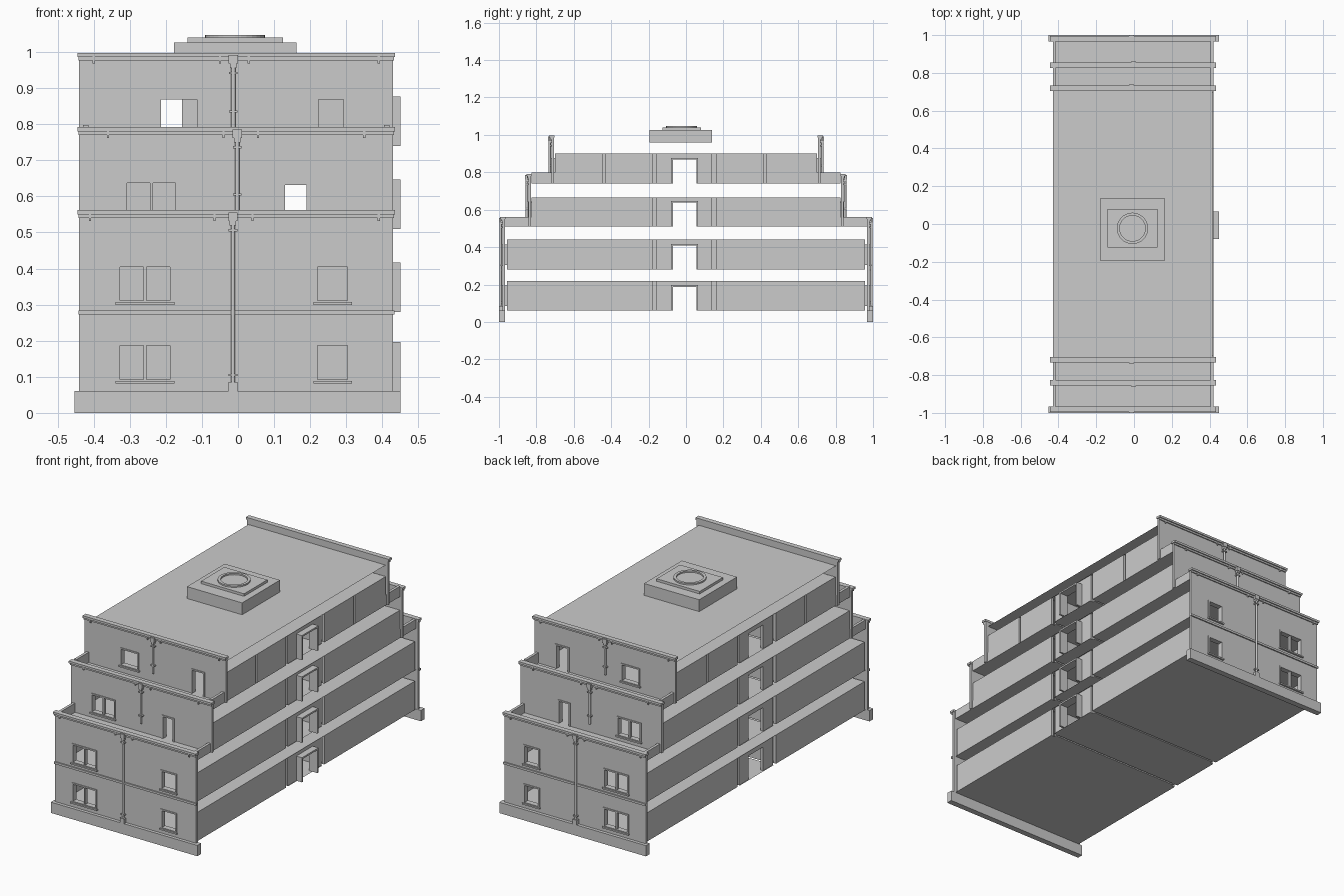
import bpy, bmesh
from mathutils import Matrix, Vector

if "Cube" in bpy.data.objects:
    bpy.data.objects.remove(bpy.data.objects["Cube"])


def add_box(bm, x0, x1, y0, y1, z0, z1):
    m = Matrix.Translation(((x0 + x1) / 2, (y0 + y1) / 2, (z0 + z1) / 2)) @ \
        Matrix.Diagonal((x1 - x0, y1 - y0, z1 - z0, 1))
    bmesh.ops.create_cube(bm, size=1, matrix=m)


def add_rod(bm, x, y, z0, z1, r, sides=12):
    bmesh.ops.create_cone(bm, cap_ends=True, segments=sides, radius1=r, radius2=r,
                          depth=z1 - z0, matrix=Matrix.Translation((x, y, (z0 + z1) / 2)))


def add_sheet(bm, x0, x1, y0, y1, z):
    bm.faces.new([bm.verts.new(p) for p in
                  ((x0, y0, z), (x1, y0, z), (x1, y1, z), (x0, y1, z))])


def finish(name, bm, mirror=False, solid=0.0):
    me = bpy.data.meshes.new(name)
    bm.to_mesh(me)
    bm.free()
    ob = bpy.data.objects.new(name, me)
    bpy.context.collection.objects.link(ob)
    if solid:
        s = ob.modifiers.new("thickness", 'SOLIDIFY')
        s.thickness = solid
        s.offset = -1
    if mirror:
        m = ob.modifiers.new("both_ends", 'MIRROR')
        m.use_axis = (False, True, False)
    return ob


def end_wall(name, y, z0, z1, holes):
    """Front wall with rectangular openings, mirrored to the back."""
    bm = bmesh.new()
    xs = sorted({-.44, .43} | {v for h in holes for v in h[:2]})
    zs = sorted({z0, z1} | {v for h in holes for v in h[2:4]})
    for xa, xb in zip(xs, xs[1:]):
        for za, zb in zip(zs, zs[1:]):
            cx, cz = (xa + xb) / 2, (za + zb) / 2
            if any(h[0] < cx < h[1] and h[2] < cz < h[3] for h in holes):
                continue
            bm.faces.new([bm.verts.new(p) for p in
                          ((xa, y, za), (xb, y, za), (xb, y, zb), (xa, y, zb))])
    bmesh.ops.remove_doubles(bm, verts=bm.verts, dist=1e-5)
    finish(name, bm, True, .014)


def frames(name, y, holes):
    """Frames, mullions and sills of the openings in one end wall."""
    bm = bmesh.new()
    t = .008
    for x0, x1, z0, z1, kind in holes:
        ya, yb = y - .004, y + .026
        add_box(bm, x0, x0 + t, ya, yb, z0, z1)
        add_box(bm, x1 - t, x1, ya, yb, z0, z1)
        add_box(bm, x0 + t, x1 - t, ya, yb, z1 - t, z1)
        if kind != "door":
            add_box(bm, x0 + t, x1 - t, ya, yb, z0, z0 + t)
            add_box(bm, x0 - .004, x1 + .004, y - .01, y, z0 - .004, z0 + .004)
        if kind == "double":
            c = (x0 + x1) / 2
            add_box(bm, c - .004, c + .004, y, y + .018, z0 + t, z1 - t)
    finish(name, bm, True)


def coping(name, y, z, pegs):
    bm = bmesh.new()
    add_box(bm, -.445, .435, y - .012, y + .016, z - .012, z)
    add_box(bm, -.442, .432, y - .006, y, z - .022, z - .012)
    for x in pegs:
        add_box(bm, x - .003, x + .003, y - .009, y, z - .03, z - .012)
    finish(name, bm, True)


def downpipe(name, x, y, z0, z1):
    bm = bmesh.new()
    add_rod(bm, x, y - .009, z0, z1 - .02, .006)
    add_box(bm, x - .013, x + .013, y - .018, y, z1 - .024, z1)
    add_box(bm, x - .009, x + .009, y - .016, y, z1 - .036, z1 - .024)
    for z in (z0 + .045, z1 - .05):
        add_box(bm, x - .012, x + .012, y - .016, y, z - .003, z + .003)
    if z0 < .1:
        add_box(bm, x - .013, x + .013, y - .018, y, z0, z0 + .026)
    finish(name, bm, True)


# End walls: (name, face y, bottom, top, openings, pipe x, bracket positions)
low = [(-.335, -.18, z, z + .11, "double") for z in (.085, .303)] + \
      [(.213, .312, z, z + .11, "single") for z in (.085, .303)]
mid = [(-.315, -.165, .535, .645, "double"), (.122, .198, .51, .64, "door")]
top = [(-.222, -.105, .775, .877, "single"), (.215, .30, .74, .877, "door")]
for nm, y, z0, z1, holes, px, pz, pegs in (
        ("lower", -.982, .06, .562, low, -.014, .06, (-.41, -.065, .04, .39)),
        ("middle", -.842, .51, .792, mid, -.002, .56, (-.36, -.04, .055, .35)),
        ("upper", -.72, .74, .998, top, -.013, .79, (-.4, -.05, .03, .39))):
    end_wall(nm + "_end_wall", y, z0, z1 - .01, holes)
    frames(nm + "_window_frames", y, holes)
    coping(nm + "_coping", y, z1, pegs)
    downpipe(nm + "_downpipe", px, y, pz, z1 - .006)

# Plinth and string course at both ends
bm = bmesh.new()
add_box(bm, -.453, .45, -1, -.967, 0, .06)
finish("plinth", bm, True)
bm = bmesh.new()
add_box(bm, -.442, .434, -.989, -.98, .272, .284)
finish("string_course", bm, True)

# Storeys: (floor z, wall top z, half length of walls, half length of floor)
storeys = [(.06, .22, .957, .967), (.28, .44, .957, .967),
           (.51, .665, .825, .967), (.74, .90, .70, .827)]
for i, (z0, z1, ye, yf) in enumerate(storeys, 1):
    # Side wall panels with recessed joints
    cuts = [(-ye, -.178), (.16, ye)]
    if i == 4:
        cuts = [(-ye, -.447), (-.432, -.178), (.16, .415), (.43, ye)]
    bm = bmesh.new()
    for a, b in cuts:
        add_box(bm, .405, .42, a, b, z0, z1)
        add_box(bm, -.43, -.415, a, b, z0, z1)
    # Central bay with doorway on each side
    for xa, xb in ((.4, .415), (-.425, -.41)):
        add_box(bm, xa, xb, -.157, -.072, z0, z1)
        add_box(bm, xa, xb, .057, .14, z0, z1)
        add_box(bm, xa, xb, -.072, .057, z0 + .132, z1)
    finish(f"side_walls_{i}", bm)

    # Projecting entrance frame on the right side
    bm = bmesh.new()
    add_box(bm, .4, .45, -.08, -.07, z0, z0 + .137)
    add_box(bm, .4, .45, .055, .065, z0, z0 + .137)
    add_box(bm, .4, .45, -.07, .055, z0 + .128, z0 + .137)
    finish(f"entrance_frame_{i}", bm)

    # Cross walls beside the corridor
    spans = {3: [(-.405, .11), (.21, .395)], 4: [(-.405, -.222), (-.155, .395)]}
    bm = bmesh.new()
    for a, b in spans.get(i, [(-.405, .395)]):
        add_box(bm, a, b, -.178, -.166, z0, z1)
        add_box(bm, a, b, .14, .152, z0, z1)
    for y in (-.167, .15):
        for x in (.39, -.41):
            add_box(bm, x, x + .01, y - .012, y + .012, z0, z1)
    if i == 4:
        for y in (-.44, .4225):
            for x in (.39, -.41):
                add_box(bm, x, x + .01, y - .015, y + .015, z0, z1)
    finish(f"corridor_walls_{i}", bm)

    # Thin floor and ceiling sheets
    bm = bmesh.new()
    for a, b in ((-yf, -.178), (-.157, .14), (.16, yf)):
        add_sheet(bm, -.43, .42, a, b, z0)
    finish(f"floor_{i}", bm)
    bm = bmesh.new()
    add_sheet(bm, -.43, .42, -ye, ye, z1)
    finish(f"ceiling_{i}", bm)

# Low parapets along the terrace sides
bm = bmesh.new()
for ya, yb, z0, z1 in ((-.967, -.825, .51, .56), (-.827, -.70, .74, .798)):
    add_box(bm, .405, .42, ya, yb, z0, z1)
    add_box(bm, -.43, -.415, ya, yb, z0, z1)
finish("terrace_parapets", bm, True)

# Flat roof sheet
bm = bmesh.new()
add_sheet(bm, -.43, .415, -.706, .706, .96)
finish("roof", bm)

# Stepped rooflight with a raised ring
bm = bmesh.new()
add_box(bm, -.178, .162, -.195, .138, .96, 1.026)
add_box(bm, -.14, .125, -.125, .08, 1.026, 1.04)
finish("rooflight_base", bm)
bm = bmesh.new()
prof = [(.068, 1.04), (.068, 1.048), (.083, 1.048), (.083, 1.04)]
vs = [bm.verts.new((r, 0, z)) for r, z in prof]
es = [bm.edges.new(p) for p in zip(vs, vs[1:])]
bmesh.ops.spin(bm, geom=vs + es, cent=(0, 0, 0), axis=(0, 0, 1),
               angle=6.283185307, steps=32, use_merge=True)
bmesh.ops.recalc_face_normals(bm, faces=bm.faces)
bmesh.ops.translate(bm, verts=bm.verts, vec=Vector((-.008, -.023, 0)))
finish("rooflight_ring", bm)
